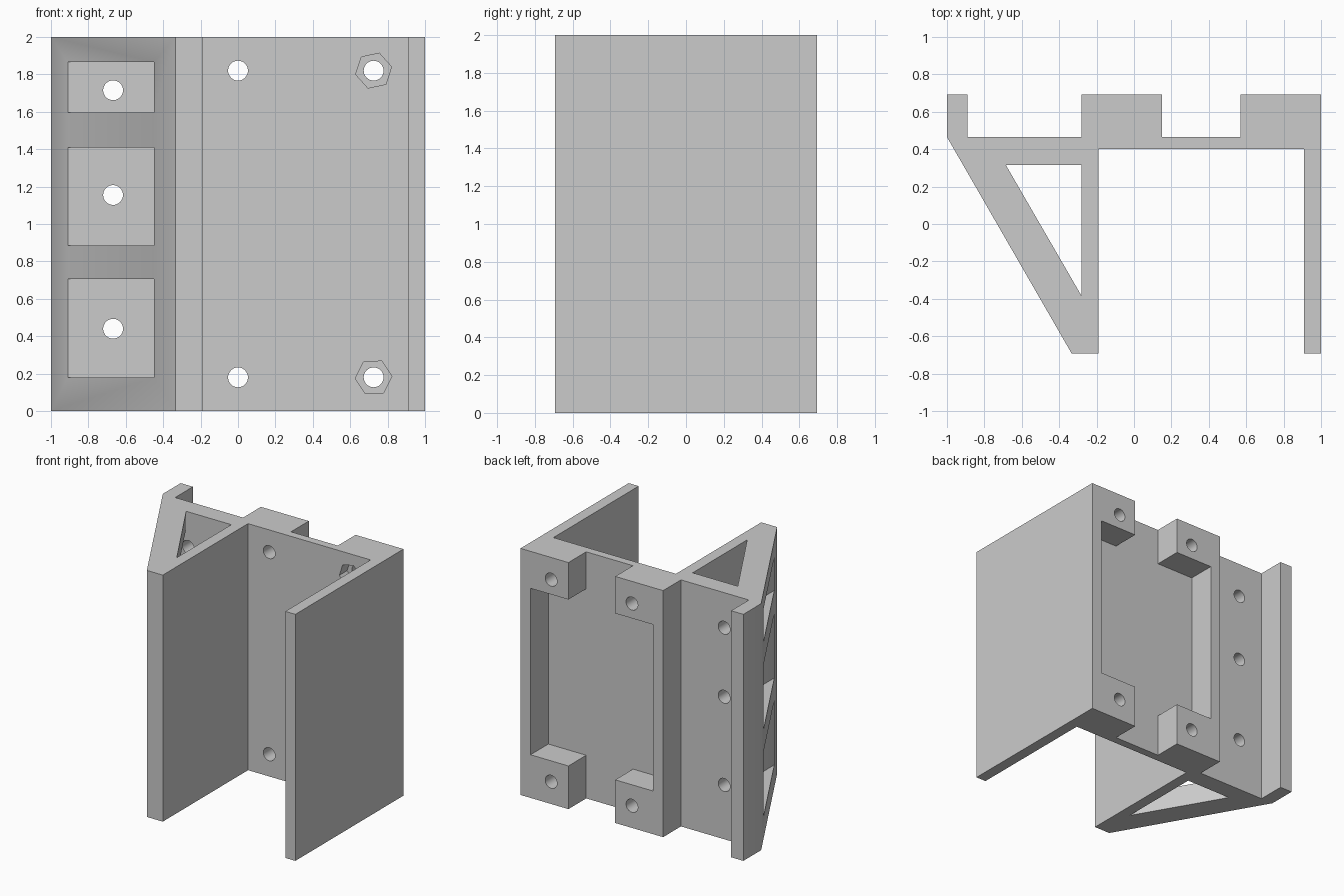
import bpy, bmesh, math
from mathutils import Matrix, Vector

if "Cube" in bpy.data.objects:
    bpy.data.objects.remove(bpy.data.objects["Cube"], do_unlink=True)

grey = bpy.data.materials.new("plain grey")
grey.use_nodes = True
colour = (0.6, 0.6, 0.6, 1)
grey.diffuse_color = colour
grey.node_tree.nodes["Principled BSDF"].inputs["Base Color"].default_value = colour


def make_object(name, bm):
    bmesh.ops.recalc_face_normals(bm, faces=bm.faces[:])
    mesh = bpy.data.meshes.new(name)
    bm.to_mesh(mesh)
    bm.free()
    mesh.materials.append(grey)
    obj = bpy.data.objects.new(name, mesh)
    bpy.context.scene.collection.objects.link(obj)
    return obj


def prism(name, outline, bottom, top):
    """Extrude an xy outline between two heights."""
    bm = bmesh.new()
    face = bm.faces.new([bm.verts.new((x, y, bottom)) for x, y in outline])
    out = bmesh.ops.extrude_face_region(bm, geom=[face])
    verts = [v for v in out["geom"] if isinstance(v, bmesh.types.BMVert)]
    bmesh.ops.translate(bm, verts=verts, vec=(0, 0, top - bottom))
    return make_object(name, bm)


def box(name, x0, x1, y0, y1, z0, z1):
    return prism(name, [(x0, y0), (x1, y0), (x1, y1), (x0, y1)], z0, z1)


def bore(name, x, z, radius, y0, y1, sides=32, turn=0):
    """Round or polygonal cutter running along y."""
    bm = bmesh.new()
    place = (Matrix.Translation(Vector((x, (y0 + y1) / 2, z)))
             @ Matrix.Rotation(math.radians(90), 4, 'X')
             @ Matrix.Rotation(math.radians(turn), 4, 'Z'))
    bmesh.ops.create_cone(bm, cap_ends=True, segments=sides, radius1=radius,
                          radius2=radius, depth=y1 - y0, matrix=place)
    return make_object(name, bm)


def cut(target, cutter):
    cutter.hide_render = True
    mod = target.modifiers.new("cut", 'BOOLEAN')
    mod.operation = 'DIFFERENCE'
    mod.solver = 'EXACT'
    mod.object = cutter
    bpy.context.view_layer.objects.active = target
    bpy.ops.object.modifier_apply(modifier=mod.name)
    bpy.data.objects.remove(cutter, do_unlink=True)


# Main bracket: side plate, back web, rear rails and angled leg
FLOOR = 0.465
bracket = prism("bracket", [
    (-1, 0.693), (-0.89, 0.693), (-0.89, FLOOR), (-0.28, FLOOR),
    (-0.28, 0.693), (0.15, 0.693), (0.15, FLOOR), (0.57, FLOOR),
    (0.57, 0.693), (1, 0.693), (1, -0.693), (0.91, -0.693),
    (0.91, 0.4), (-0.19, 0.4), (-0.19, -0.693), (-0.333, -0.693),
    (-1, FLOOR)], 0, 2)

# Hollow inside the angled leg
WALL = 0.315
cut(bracket, prism("leg_hollow", [(-0.685, WALL), (-0.28, WALL), (-0.28, -0.385)],
                   -0.1, 2.1))

# Rear recess that leaves four corner blocks
cut(bracket, box("rear_recess", -0.19, 0.91, FLOOR, 0.8, 0.35, 1.7))

# Access windows in the sloping face, each with a screw hole behind it
for z0, z1, hole_z in ((0.18, 0.705, 0.44), (0.885, 1.41, 1.155), (1.595, 1.865, 1.715)):
    cut(bracket, box("window", -0.91, -0.45, -0.9, WALL, z0, z1))
    cut(bracket, bore("screw_hole", -0.668, hole_z, 0.053, 0.2, 0.6))

# Corner block holes, with hexagonal nut pockets on one side
for z, turn in ((0.18, 33), (1.82, 42)):
    for x in (0, 0.725):
        cut(bracket, bore("block_hole", x, z, 0.053, 0.2, 0.9))
    cut(bracket, bore("nut_pocket", 0.725, z, 0.098, 0.3, 0.5, 6, turn))

bpy.ops.object.select_all(action='DESELECT')
bracket.select_set(True)
bpy.context.view_layer.objects.active = bracket
bpy.ops.object.shade_smooth_by_angle(angle=math.radians(30))
